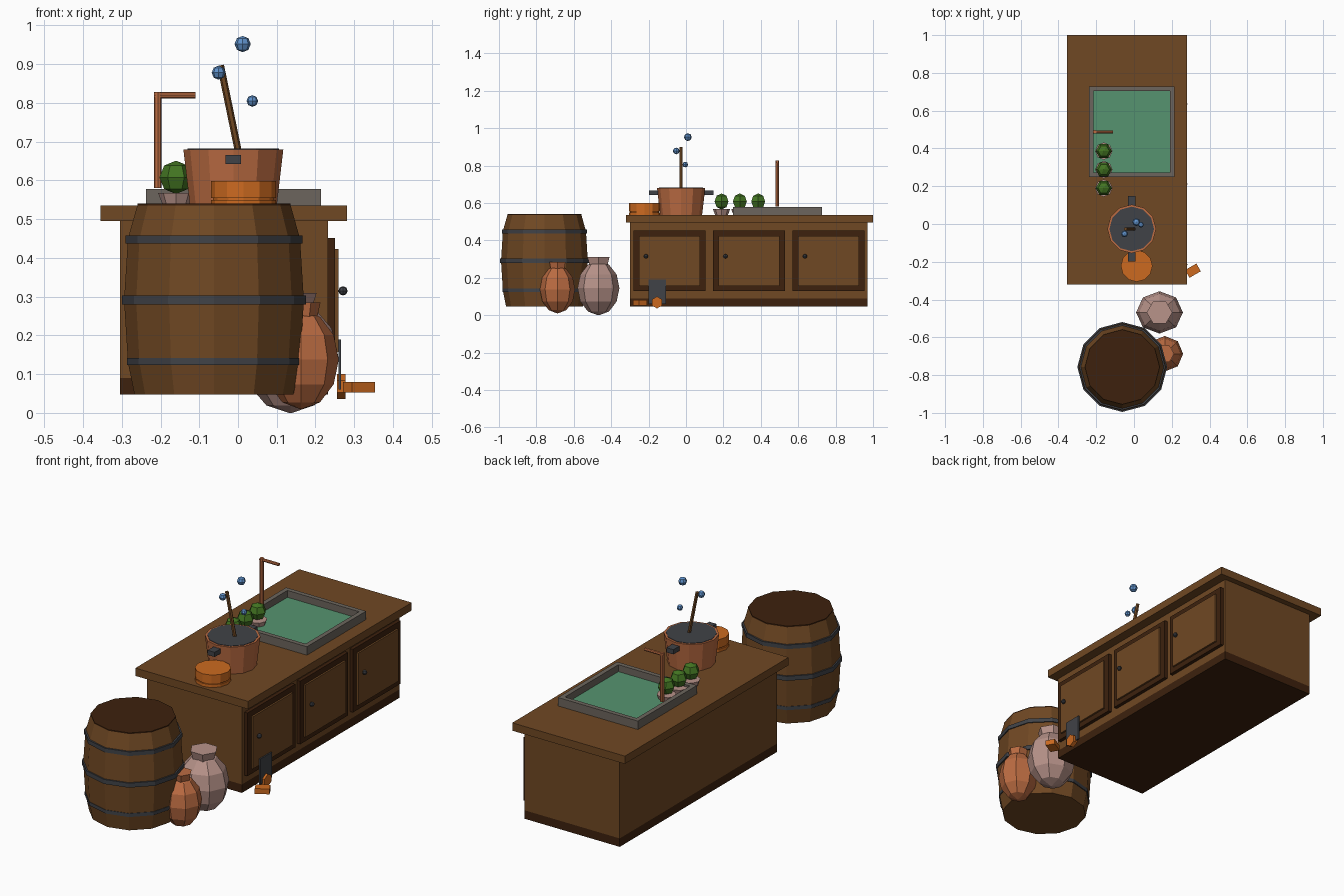
import bpy, bmesh, math
from mathutils import Vector, Matrix

if "Cube" in bpy.data.objects:
    bpy.data.objects.remove(bpy.data.objects["Cube"])


def mat(name, hexcode):
    m = bpy.data.materials.new(name)
    c = [int(hexcode[i:i + 2], 16) / 255 for i in (0, 2, 4)]
    m.diffuse_color = [*(x / 12.92 if x < 0.04045 else ((x + 0.055) / 1.055) ** 2.4 for x in c), 1]
    m.use_nodes = True
    m.node_tree.nodes["Principled BSDF"].inputs["Base Color"].default_value = m.diffuse_color
    return m


WOOD = mat("wood", "704823")
DARK = mat("dark_wood", "3D210D")
IRON = mat("iron", "404247")
COPPER = mat("copper", "BC6C42")
CLAY = mat("pale_clay", "B8938A")
STONE = mat("stone", "6C655D")
WATER = mat("water", "569470")
ORANGE = mat("orange", "CC6A20")
LEAF = mat("leaf_green", "437522")
BLUE = mat("bubble_blue", "6092CB")


def finish(name, bm, *mats):
    bmesh.ops.recalc_face_normals(bm, faces=bm.faces)
    me = bpy.data.meshes.new(name)
    bm.to_mesh(me)
    bm.free()
    for m in mats:
        me.materials.append(m)
    ob = bpy.data.objects.new(name, me)
    bpy.context.collection.objects.link(ob)
    return ob


def box(name, x, y, z, m, inset=None):
    """Box from (min, max) pairs; inset=(width, drop, material) sinks the top."""
    bm = bmesh.new()
    bmesh.ops.create_cube(bm, size=1)
    for v in bm.verts:
        v.co = [(a + b) / 2 + c * (b - a) for c, (a, b) in zip(v.co, (x, y, z))]
    if inset:
        top = max(bm.faces, key=lambda f: f.calc_center_median().z)
        bmesh.ops.inset_region(bm, faces=[top], thickness=inset[0])
        top.material_index = 1
        # drop a separate copy of the inset ring to make vertical inner walls
        ext = bmesh.ops.extrude_face_region(bm, geom=[top])["geom"]
        for v in [g for g in ext if isinstance(g, bmesh.types.BMVert)]:
            v.co.z -= inset[1]
        if top.is_valid:
            bm.faces.remove(top)
        for f in bm.faces:
            f.material_index = 0
        inner = [g for g in ext if isinstance(g, bmesh.types.BMFace)]
        inner[0].material_index = 1
        return finish(name, bm, m, inset[2])
    return finish(name, bm, m)


def lathe(name, cx, cy, profile, n, m, sx=1.0, sy=1.0, turn=0.0):
    """Closed solid of revolution from (radius, z) points, n sides."""
    bm = bmesh.new()
    rings = []
    for r, z in profile:
        rings.append([bm.verts.new((cx + sx * r * math.cos(turn + 2 * math.pi * i / n),
                                    cy + sy * r * math.sin(turn + 2 * math.pi * i / n), z))
                      for i in range(n)])
    for a, b in zip(rings, rings[1:]):
        for i in range(n):
            j = (i + 1) % n
            bm.faces.new((a[i], a[j], b[j], b[i]))
    bm.faces.new(rings[0])
    bm.faces.new(rings[-1])
    return finish(name, bm, m)


def ball(name, c, r, m, segs=8, rings=4, turn=0.0):
    bm = bmesh.new()
    bmesh.ops.create_uvsphere(bm, u_segments=segs, v_segments=rings, radius=r,
                              matrix=Matrix.Translation(c) @ Matrix.Rotation(turn, 4, 'Z'))
    return finish(name, bm, m)


def rod(name, a, b, r, n, m):
    a, b = Vector(a), Vector(b)
    q = (b - a).to_track_quat('Z', 'Y').to_matrix().to_4x4()
    bm = bmesh.new()
    bmesh.ops.create_cone(bm, cap_ends=True, segments=n, radius1=r, radius2=r,
                          depth=(b - a).length, matrix=Matrix.Translation((a + b) / 2) @ q)
    return finish(name, bm, m)


# Counter: plinth, body, worktop
box("plinth", (-0.305, 0.232), (-0.30, 0.97), (0.047, 0.09), DARK)
box("cabinet_body", (-0.305, 0.232), (-0.30, 0.97), (0.09, 0.495), WOOD)
box("worktop", (-0.355, 0.281), (-0.32, 1.0), (0.495, 0.535), WOOD)

# Three cabinet doors with raised panels and knobs
for i in range(3):
    y = -0.28 + 0.425 * i
    box(f"door_frame_{i + 1}", (0.232, 0.25), (y, y + 0.385), (0.13, 0.452), DARK)
    box(f"door_panel_{i + 1}", (0.25, 0.259), (y + 0.03, y + 0.355), (0.157, 0.423), WOOD)
    ball(f"door_knob_{i + 1}", (0.271, y + 0.066, 0.315), 0.012, IRON)

# Stone sink with water
box("sink", (-0.237, 0.214), (0.25, 0.727), (0.535, 0.578), STONE, (0.033, 0.035, WATER))

# Copper tap
rod("tap_pipe", (-0.207, 0.488, 0.58), (-0.207, 0.488, 0.828), 0.01, 8, COPPER)
rod("tap_spout", (-0.217, 0.488, 0.82), (-0.11, 0.488, 0.82), 0.008, 8, COPPER)

# Potted herbs
for i in range(3):
    y = 0.19 + 0.098 * i
    lathe(f"herb_pot_{i + 1}", -0.16, y, [(0.034, 0.535), (0.046, 0.567)], 8, CLAY)
    ball(f"herb_{i + 1}", (-0.16, y, 0.608), 0.043, LEAF, 6, 4, math.pi / 2)

# Cooking pot with dark contents, handles and stirring stick
PX, PY = -0.012, -0.026
lathe("cooking_pot", PX, PY, [(0.112, 0.535), (0.129, 0.68)], 12, COPPER)
lathe("pot_contents", PX, PY, [(0.118, 0.676), (0.118, 0.682)], 12, IRON)
for side, y in (("front", -0.175), ("back", 0.123)):
    box(f"pot_handle_{side}", (PX - 0.02, PX + 0.02), (y - 0.024, y + 0.024), (0.642, 0.666), IRON)
rod("stirring_stick", (0.008, PY, 0.64), (-0.045, PY, 0.897), 0.009, 6, WOOD)

# Rising bubbles
for i, (c, r) in enumerate([((0.012, 0.01, 0.952), 0.021), ((-0.05, -0.052, 0.878), 0.018),
                            ((0.037, -0.004, 0.805), 0.015)]):
    ball(f"bubble_{i + 1}", c, r, BLUE, 8, 4)

# Cheese wheel in two layers
lathe("cheese_bottom", 0.014, -0.222, [(0.084, 0.535), (0.084, 0.55)], 12, ORANGE)
lathe("cheese_top", 0.014, -0.222, [(0.084, 0.555), (0.084, 0.599)], 12, ORANGE)
lathe("cheese_core", 0.014, -0.222, [(0.078, 0.549), (0.078, 0.556)], 12, ORANGE)

# Barrel with lid and iron hoops
BX, BY = -0.062, -0.757
lathe("barrel", BX, BY, [(0.205, 0.047), (0.222, 0.13), (0.232, 0.29), (0.222, 0.45),
                         (0.198, 0.535)], 12, WOOD)
lathe("barrel_lid", BX, BY, [(0.198, 0.532), (0.198, 0.541)], 12, DARK)
for name, z0, z1, r in (("low", 0.124, 0.142, 0.225), ("middle", 0.28, 0.303, 0.238),
                        ("high", 0.437, 0.458, 0.228)):
    lathe(f"barrel_hoop_{name}", BX, BY, [(r, z0), (r, z1)], 12, IRON)


# Rounded jars beside the barrel
def jar(name, x, y, z0, z1, rx, ry, neck, m):
    mid, h = (z0 + z1) / 2, (z1 - z0) / 2
    prof = [(math.cos(a), mid + h * math.sin(a)) for a in
            (math.radians(d) for d in (-88, -60, -30, 0, 30, 60, 88))]
    lathe(name, x, y, prof, 8, m, rx, ry)
    lathe(name + "_neck", x, y, [(neck * 0.8, z1 - 0.025), (neck, z1 + 0.02)], 6, m)


jar("clay_jar", 0.135, -0.468, 0.0, 0.29, 0.124, 0.112, 0.068, CLAY)
jar("copper_jar", 0.163, -0.687, 0.01, 0.265, 0.097, 0.094, 0.05, COPPER)

# Fallen tool: iron blade, orange collar and handle
box("blade", (0.259, 0.266), (-0.2, -0.107), (0.06, 0.19), IRON)
rod("collar", (0.255, -0.155, 0.068), (0.278, -0.155, 0.068), 0.032, 6, ORANGE)
block = box("handle_block", (-0.0345, 0.0345), (-0.0235, 0.0235), (0.053, 0.08), ORANGE)
block.location = (0.312, -0.247, 0)
block.rotation_euler.z = math.radians(30)
